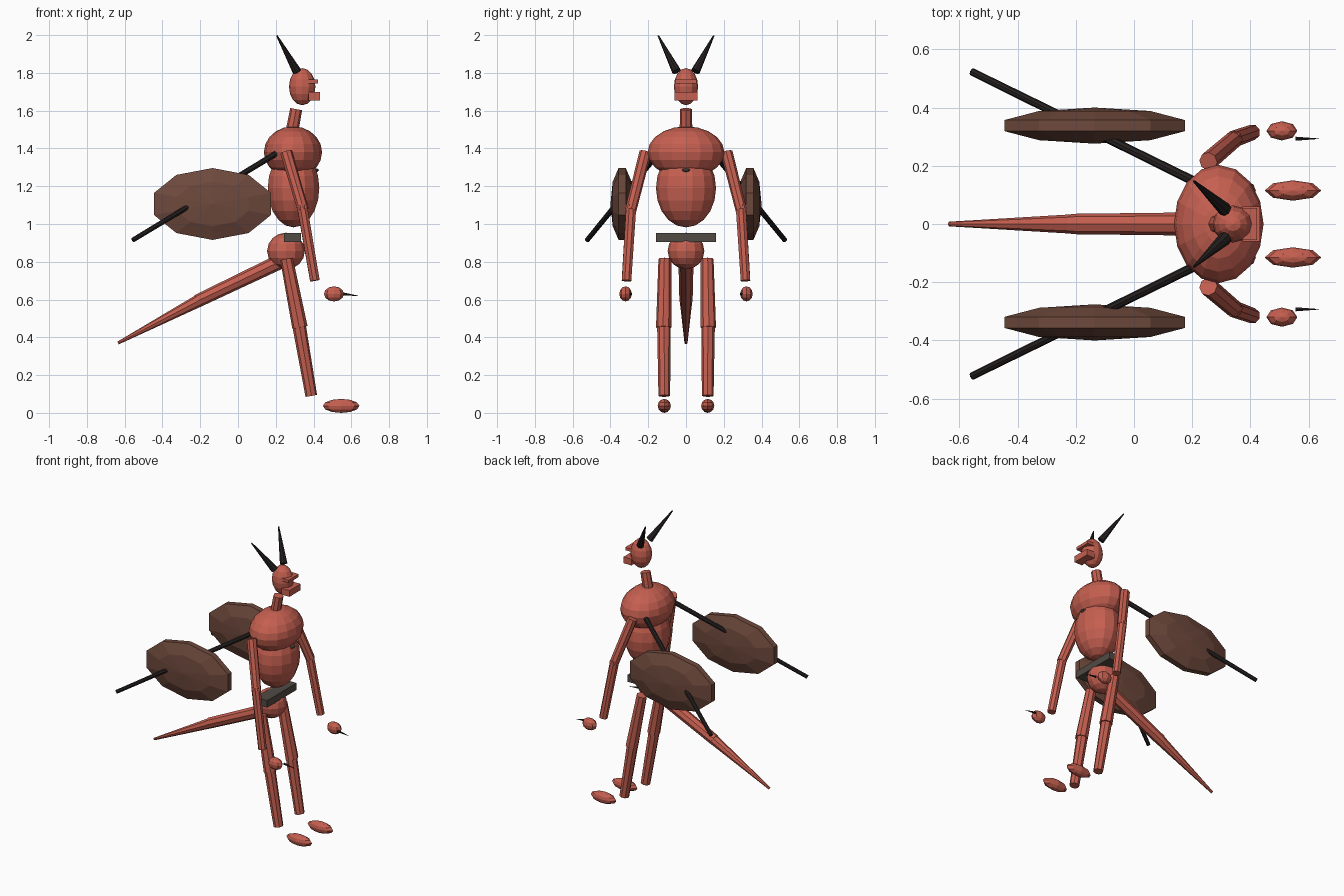
import bpy
import math
from mathutils import Vector

if "Cube" in bpy.data.objects:
    bpy.data.objects.remove(bpy.data.objects["Cube"])


def material(name, color):
    m = bpy.data.materials.new(name)
    m.diffuse_color = (*color, 1)
    m.use_nodes = True
    m.node_tree.nodes["Principled BSDF"].inputs["Base Color"].default_value = m.diffuse_color
    return m


RED = material("red skin", (0.56, 0.115, 0.08))
BROWN = material("wing brown", (0.155, 0.066, 0.045))
BLACK = material("horn black", (0.02, 0.015, 0.015))
GREY = material("belt grey", (0.085, 0.07, 0.06))


def finish(name, mat):
    ob = bpy.context.object
    ob.name = name
    ob.data.materials.append(mat)
    return ob


def ball(name, loc, radii, mat, segs=12, rings=8, rot=(0, 0, 0)):
    """Faceted ellipsoid; radii are given along its own axes."""
    bpy.ops.mesh.primitive_uv_sphere_add(segments=segs, ring_count=rings, radius=1,
                                         location=loc, rotation=rot)
    ob = finish(name, mat)
    ob.scale = radii
    return ob


def box(name, lo, hi, mat):
    lo, hi = Vector(lo), Vector(hi)
    bpy.ops.mesh.primitive_cube_add(size=1, location=(lo + hi) / 2)
    ob = finish(name, mat)
    ob.scale = hi - lo
    return ob


def limb(name, a, b, r1, r2, mat, sides=8):
    """Tapered rod from point a to point b."""
    a, b = Vector(a), Vector(b)
    d = b - a
    bpy.ops.mesh.primitive_cone_add(vertices=sides, radius1=r1, radius2=r2,
                                    depth=d.length, location=(a + b) / 2)
    ob = finish(name, mat)
    ob.rotation_euler = d.to_track_quat('Z', 'Y').to_euler()
    return ob


# Torso
ball("chest", (0.291, 0, 1.38), (0.154, 0.203, 0.137), RED, 16, 10)
ball("abdomen", (0.294, 0, 1.19), (0.14, 0.159, 0.208), RED, 14, 10)
ball("pelvis", (0.254, 0, 0.857), (0.1, 0.097, 0.097), RED)
box("belt", (0.243, -0.159, 0.905), (0.333, 0.159, 0.953), GREY)
ball("chest_stud", (0.412, 0, 1.285), (0.016, 0.022, 0.01), GREY, 8, 6)

# Neck and head
limb("neck", (0.28, 0, 1.46), (0.308, 0, 1.608), 0.034, 0.032, RED)
ball("head", (0.34, 0, 1.727), (0.07, 0.064, 0.098), RED)
box("brow", (0.373, -0.055, 1.745), (0.423, 0.055, 1.765), RED)
box("jaw", (0.373, -0.06, 1.655), (0.433, 0.06, 1.698), RED)

# Tail
limb("tail_base", (0.22, 0, 0.8), (-0.215, 0, 0.592), 0.04, 0.035, RED)
limb("tail_tip", (-0.2, 0, 0.598), (-0.635, 0, 0.37), 0.034, 0.008, RED)

# Paired parts
for side, s in (("left", 1), ("right", -1)):
    limb(side + "_horn", (0.312, s * 0.05, 1.808), (0.206, s * 0.147, 1.997),
         0.024, 0.004, BLACK)

    # Arms
    elbow = (0.345, s * 0.292, 1.075)
    limb(side + "_upper_arm", (0.255, s * 0.215, 1.38), elbow, 0.032, 0.03, RED)
    limb(side + "_forearm", (0.338, s * 0.29, 1.1), (0.407, s * 0.315, 0.7),
         0.029, 0.027, RED)
    ball(side + "_hand", (0.508, s * 0.32, 0.63), (0.053, 0.033, 0.04), RED, 8, 6)
    limb(side + "_claw", (0.555, s * 0.293, 0.63), (0.635, s * 0.293, 0.62),
         0.008, 0.001, BLACK, 6)

    # Legs
    limb(side + "_thigh", (0.257, s * 0.112, 0.815), (0.328, s * 0.118, 0.452),
         0.034, 0.041, RED)
    limb(side + "_shin", (0.322, s * 0.117, 0.47), (0.388, s * 0.115, 0.09),
         0.036, 0.031, RED)
    ball(side + "_foot", (0.546, s * 0.115, 0.037), (0.097, 0.035, 0.037), RED, 8, 6)

    # Wings: a rod carrying a flattened decagonal membrane
    limb(side + "_wing_rod", (0.2, s * 0.15, 1.372), (-0.557, s * 0.523, 0.915),
         0.016, 0.013, BLACK)
    ball(side + "_wing_membrane", (-0.135, s * 0.338, 1.106), (0.342, 0.2, 0.062),
         BROWN, 10, 5, (math.pi / 2, 0, 0))
